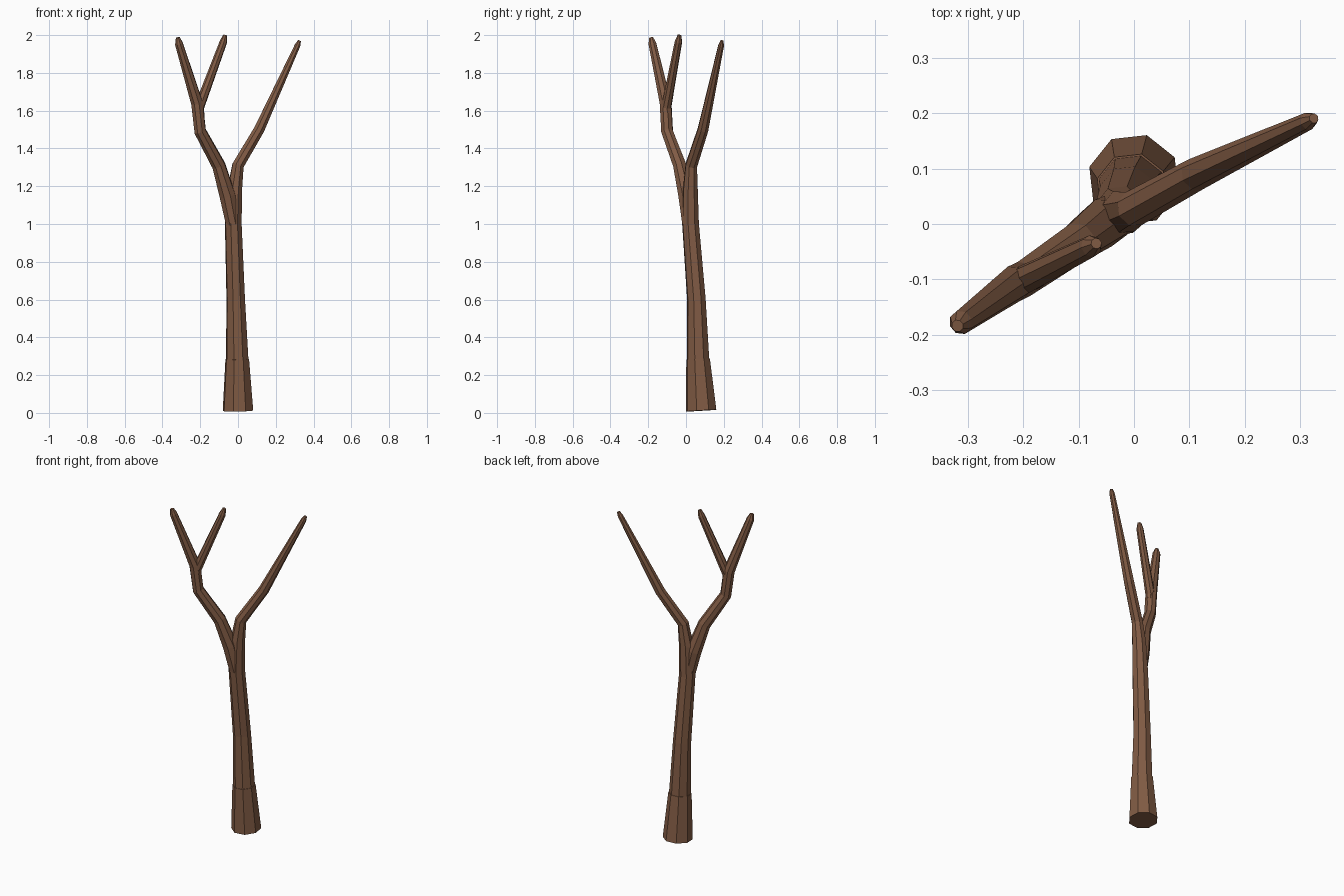
import bpy, bmesh
from math import cos, sin, radians
from mathutils import Vector

if "Cube" in bpy.data.objects:
    bpy.data.objects.remove(bpy.data.objects["Cube"])

SIDES = 8
bark = bpy.data.materials.new("bark")
bark.diffuse_color = (0.22, 0.105, 0.058, 1)
bark.use_nodes = True
bark.node_tree.nodes["Principled BSDF"].inputs["Base Color"].default_value = bark.diffuse_color


def tube(name, points, phase=29):
    """Faceted tapering tube through (x, y, z, radius) points."""
    bm = bmesh.new()
    centres = [Vector(p[:3]) for p in points]
    rings = []
    for i, c in enumerate(centres):
        a, b = centres[max(i - 1, 0)], centres[min(i + 1, len(centres) - 1)]
        t = (b - a).normalized()
        u = (Vector((1, 0, 0)) - t * t.x).normalized()
        v = t.cross(u)
        ring = []
        for k in range(SIDES):
            ang = radians(phase + 360 * k / SIDES)
            ring.append(bm.verts.new(c + (u * cos(ang) + v * sin(ang)) * points[i][3]))
        rings.append(ring)
    for lo, hi in zip(rings, rings[1:]):
        for k in range(SIDES):
            n = (k + 1) % SIDES
            bm.faces.new((lo[k], lo[n], hi[n], hi[k]))
    bm.faces.new(rings[0][::-1])
    bm.faces.new(rings[-1])
    mesh = bpy.data.meshes.new(name)
    bm.to_mesh(mesh)
    bm.free()
    mesh.materials.append(bark)
    ob = bpy.data.objects.new(name, mesh)
    bpy.context.collection.objects.link(ob)
    return ob


# thick foot of the trunk
tube("trunk_base", [(0, 0.08, 0.012, 0.084), (-0.004, 0.064, 0.285, 0.065)])

# trunk running on into the right branch
trunk = tube("trunk_and_branches", [
    (-0.004, 0.064, 0.275, 0.062), (-0.012, 0.055, 0.6, 0.051),
    (-0.025, 0.024, 1.0, 0.046), (-0.018, 0.023, 1.18, 0.041),
    (0.0, 0.028, 1.31, 0.033), (0.112, 0.09, 1.5, 0.030),
    (0.315, 0.186, 1.945, 0.016), (0.325, 0.191, 1.97, 0.009)])

# left branch with its outer twig
left = tube("left_branch", [
    (-0.026, 0.018, 1.0, 0.040), (-0.055, 0.002, 1.15, 0.045),
    (-0.102, -0.033, 1.31, 0.037), (-0.2, -0.1, 1.49, 0.033),
    (-0.217, -0.108, 1.64, 0.033), (-0.313, -0.178, 1.955, 0.022),
    (-0.319, -0.184, 1.987, 0.011)], 20)

# inner twig
twig = tube("inner_twig", [
    (-0.2, -0.103, 1.54, 0.024), (-0.205, -0.104, 1.62, 0.027),
    (-0.077, -0.040, 1.965, 0.020), (-0.068, -0.035, 2.0, 0.010)], 12)

# weld the branches into the trunk
bpy.context.view_layer.objects.active = trunk
for part in (left, twig):
    m = trunk.modifiers.new("weld", 'BOOLEAN')
    m.operation = 'UNION'
    m.solver = 'EXACT'
    m.object = part
    bpy.ops.object.modifier_apply(modifier=m.name)
    bpy.data.objects.remove(part)
